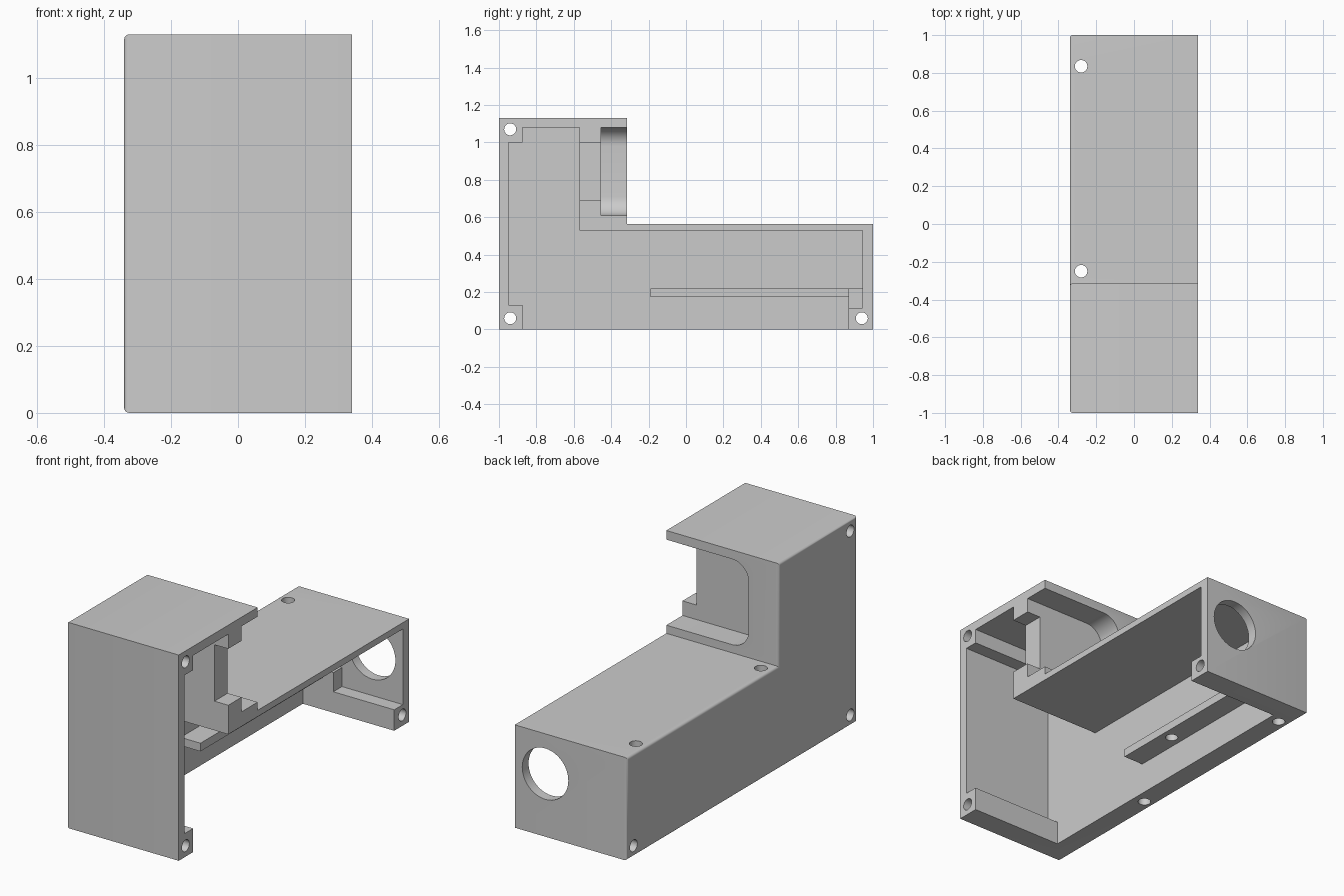
import bpy, bmesh, math

cube = bpy.data.objects.get("Cube")
if cube:
    bpy.data.objects.remove(cube, do_unlink=True)

# Single plain grey
grey = bpy.data.materials.new("plain grey")
grey.use_nodes = True
grey.diffuse_color = (0.6, 0.6, 0.6, 1)
grey.node_tree.nodes["Principled BSDF"].inputs["Base Color"].default_value = (0.6, 0.6, 0.6, 1)

LEFT, RIGHT = -0.34, 0.34   # closed side, open side
WALL = -0.215               # inner face of the thick side wall
OUT = 0.5                   # cutters run past the open side


def prism(name, points, axis, lo, hi, round_low=0):
    """Extrude a 2D profile along an axis; optionally round the rim of the low cap."""
    place = {"x": lambda a, b, t: (t, a, b),
             "y": lambda a, b, t: (a, t, b),
             "z": lambda a, b, t: (a, b, t)}[axis]
    bm = bmesh.new()
    low = [bm.verts.new(place(a, b, lo)) for a, b in points]
    high = [bm.verts.new(place(a, b, hi)) for a, b in points]
    bm.faces.new(low)
    bm.faces.new(high)
    for i in range(len(points)):
        j = (i + 1) % len(points)
        bm.faces.new((low[i], low[j], high[j], high[i]))
    bmesh.ops.recalc_face_normals(bm, faces=bm.faces)
    if round_low:
        rim = [e for e in bm.edges if all(v in low for v in e.verts)]
        bmesh.ops.bevel(bm, geom=rim, offset=round_low, segments=4,
                        profile=0.5, affect="EDGES")
    mesh = bpy.data.meshes.new(name)
    bm.to_mesh(mesh)
    bm.free()
    mesh.materials.append(grey)
    obj = bpy.data.objects.new(name, mesh)
    bpy.context.collection.objects.link(obj)
    return obj


def box(name, x, y, z):
    return prism(name, [(x[0], z[0]), (x[1], z[0]), (x[1], z[1]), (x[0], z[1])], "y", *y)


def arc(cx, cy, r, start, end, steps):
    return [(cx + r * math.cos(math.radians(start + (end - start) * i / steps)),
             cy + r * math.sin(math.radians(start + (end - start) * i / steps)))
            for i in range(steps + 1)]


def rod(name, cx, cy, r, axis, lo, hi, sides=32):
    return prism(name, arc(cx, cy, r, 0, 360, sides)[:-1], axis, lo, hi)


def cut(target, cutter):
    cutter.hide_render = True
    mod = target.modifiers.new("cut", "BOOLEAN")
    mod.operation, mod.solver, mod.object = "DIFFERENCE", "EXACT", cutter
    bpy.context.view_layer.objects.active = target
    bpy.ops.object.modifier_apply(modifier=mod.name)
    bpy.data.objects.remove(cutter, do_unlink=True)


# L-shaped outer body with a rounded rim on the closed side
housing = prism("housing", [(-1, 0), (1, 0), (1, 0.565), (-0.315, 0.565),
                            (-0.315, 1.13), (-1, 1.13)], "x", LEFT, RIGHT, 0.015)

# Inner cavity, open below and to the side, leaving the corner bosses
cut(housing, prism("cavity", [
    (-0.95, 0.13), (-0.95, 1.0), (-0.875, 1.0), (-0.875, 1.08), (-0.57, 1.08),
    (-0.57, 0.53), (0.945, 0.53), (0.945, 0.115), (0.87, 0.115), (0.87, -0.1),
    (-0.875, -0.1), (-0.875, 0.13)], "x", WALL, OUT))

# Rounded pocket in the back of the tower, and the slot behind it
r, px = 0.1, -0.16
pocket = [(OUT, 1.08)] + arc(px + r, 1.08 - r, r, 90, 180, 10) \
    + arc(px + r, 0.61 + r, r, 180, 270, 10) + [(OUT, 0.61)]
cut(housing, prism("pocket", pocket, "y", -0.455, -0.2))
cut(housing, box("slot", (0.256, OUT), (-0.65, -0.4), (0.69, 1.0)))

# Round port in the back end
cut(housing, rod("port", 0.155, 0.345, 0.14, "y", 0.9, 1.1, 48))

# Screw holes across the corners
for y, z in ((-0.94, 1.07), (-0.94, 0.06), (0.94, 0.06)):
    cut(housing, rod("cross_hole", y, z, 0.032, "x", -OUT, OUT))

# Screw holes down through the side wall
for y in (-0.25, 0.835):
    cut(housing, rod("wall_hole", -0.28, y, 0.033, "z", -0.1, 0.7))

# Inner ledge with its screw hole, and the post at its end
ledge = box("inner_ledge", (WALL, -0.095), (-0.19, 0.872), (0.175, 0.22))
cut(ledge, rod("ledge_hole", -0.155, 0.12, 0.032, "z", 0.1, 0.3))
post = box("ledge_post", (WALL, -0.03), (0.87, 0.945), (0.115, 0.22))

# Smooth the curves and keep the edges sharp
for obj in (housing, ledge, post):
    bpy.ops.object.select_all(action="DESELECT")
    obj.select_set(True)
    bpy.context.view_layer.objects.active = obj
    bpy.ops.object.shade_smooth_by_angle(angle=math.radians(30))
